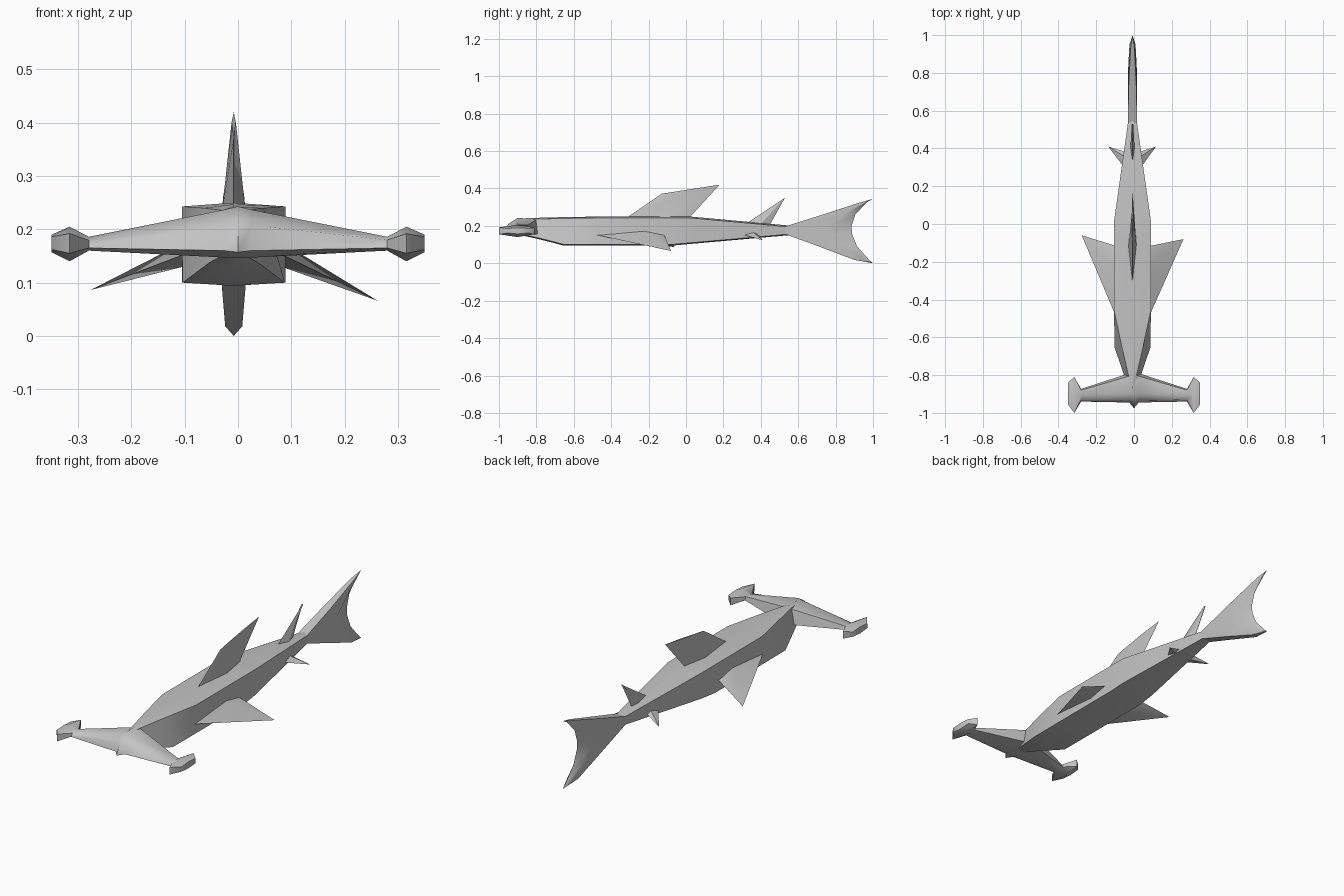
import bpy
import bmesh

cube = bpy.data.objects.get("Cube")
if cube:
    bpy.data.objects.remove(cube, do_unlink=True)

grey = bpy.data.materials.new("shark grey")
grey.use_nodes = True
COLOR = (0.55, 0.55, 0.55, 1)
grey.diffuse_color = COLOR
grey.node_tree.nodes["Principled BSDF"].inputs["Base Color"].default_value = COLOR

CX = -0.008  # centre line of body and fins


def loft(name, rings, angle=0.6):
    """Skin a list of equal-sized point rings and cap both ends."""
    bm = bmesh.new()
    rows = [[bm.verts.new(p) for p in ring] for ring in rings]
    n = len(rows[0])
    for a, b in zip(rows, rows[1:]):
        for i in range(n):
            j = (i + 1) % n
            bm.faces.new((a[i], a[j], b[j], b[i]))
    bm.faces.new(rows[0])
    bm.faces.new(rows[-1])
    bmesh.ops.remove_doubles(bm, verts=bm.verts, dist=0.0005)
    bmesh.ops.recalc_face_normals(bm, faces=bm.faces)
    mesh = bpy.data.meshes.new(name)
    bm.to_mesh(mesh)
    bm.free()
    mesh.materials.append(grey)
    obj = bpy.data.objects.new(name, mesh)
    bpy.context.collection.objects.link(obj)
    bpy.ops.object.select_all(action="DESELECT")
    obj.select_set(True)
    bpy.context.view_layer.objects.active = obj
    bpy.ops.object.shade_smooth_by_angle(angle=angle)
    return obj


def body_ring(y, top_w, low_w, top_z, low_z):
    return [(CX, y, top_z + 0.007), (CX + top_w, y, top_z), (CX + low_w, y, low_z),
            (CX, y, low_z - 0.006), (CX - low_w, y, low_z), (CX - top_w, y, top_z)]


# Body: boxy hull, narrow back at the front, tapering to the tail
loft("body", [body_ring(*s) for s in (
    (-0.9, 0.005, 0.005, 0.232, 0.16),
    (-0.8, 0.022, 0.045, 0.236, 0.138),
    (-0.65, 0.056, 0.096, 0.24, 0.1),
    (-0.46, 0.097, 0.097, 0.243, 0.1),
    (-0.08, 0.097, 0.097, 0.243, 0.1),
    (0.02, 0.097, 0.092, 0.243, 0.109),
    (0.55, 0.022, 0.022, 0.195, 0.156))], 0.4)

# Hammer head: one side, then mirrored through the sections
half = [
    (0.0, [(-0.975, 0.157), (-0.95, 0.21), (-0.9, 0.243),
           (-0.8, 0.235), (-0.785, 0.155), (-0.9, 0.146)]),
    (0.025, [(-0.945, 0.16), (-0.935, 0.208), (-0.9, 0.237),
             (-0.805, 0.23), (-0.79, 0.156), (-0.9, 0.147)]),
    (0.28, [(-0.94, 0.165), (-0.93, 0.18), (-0.905, 0.186),
            (-0.88, 0.182), (-0.873, 0.166), (-0.9, 0.16)]),
    (0.316, [(-1.0, 0.155), (-1.0, 0.192), (-0.9, 0.205),
             (-0.81, 0.192), (-0.81, 0.155), (-0.9, 0.14)]),
    (0.35, [(-0.955, 0.162), (-0.955, 0.186), (-0.9, 0.19),
            (-0.84, 0.186), (-0.84, 0.162), (-0.9, 0.157)])]
sections = [(-x, r) for x, r in reversed(half[1:])] + half
loft("hammer_head", [[(x, y, z) for y, z in ring] for x, ring in sections], 0.9)


# Fins on the centre line: thick root, knife-edged outer edge
def upright_fin(name, lead, trail, shoulder, tip, width):
    def ring(front, back, w):
        mid = [f * 0.4 + b * 0.6 for f, b in zip(front, back)]
        return [(CX, *front), (CX + w, *mid), (CX, *back), (CX - w, *mid)]
    loft(name, [ring(lead, trail, width), ring(shoulder, tip, 0.004)])


upright_fin("dorsal_fin", (-0.33, 0.235), (0.01, 0.235), (-0.13, 0.372), (0.18, 0.42), 0.022)
upright_fin("rear_dorsal_fin", (0.31, 0.205), (0.44, 0.19), (0.525, 0.347), (0.53, 0.352), 0.012)


# Paired side fins: diamond root running out to a point
def side_fin(name, side, root_x, lead, trail, z, thick, tip):
    mid = lead * 0.3 + trail * 0.7
    x = CX + side * root_x
    root = [(x, lead, z), (x, mid, z + thick), (x, trail, z), (x, mid, z - thick)]
    loft(name, [root, [(side * tip[0], tip[1], tip[2])] * 4])


for label, side, tip in (("left", 1, (0.262, -0.08, 0.066)), ("right", -1, (-0.277 * -1, -0.06, 0.086))):
    side_fin(label + "_pectoral_fin", side, 0.075, -0.52, -0.12, 0.16, 0.025, tip)
for label, side, reach in (("left", 1, 0.117), ("right", -1, 0.136)):
    side_fin(label + "_pelvic_fin", side, 0.03, 0.28, 0.38, 0.16, 0.014, (reach, 0.41, 0.123))


# Tail: rows from the lower tip to the upper tip
def tail_ring(z, lead, trail, w):
    mid = lead * 0.35 + trail * 0.65
    return [(CX - w, lead, z), (CX + w, lead, z), (CX + w, mid, z),
            (CX, trail, z), (CX - w, mid, z)]


loft("tail_fin", [tail_ring(*s) for s in (
    (0.0, 1.0, 1.0, 0.0),
    (0.018, 0.9, 0.98, 0.016),
    (0.09, 0.71, 0.915, 0.022),
    (0.156, 0.53, 0.888, 0.025),
    (0.197, 0.53, 0.885, 0.025),
    (0.26, 0.73, 0.905, 0.02),
    (0.325, 0.93, 0.965, 0.01),
    (0.345, 1.0, 1.0, 0.0))], 0.7)
